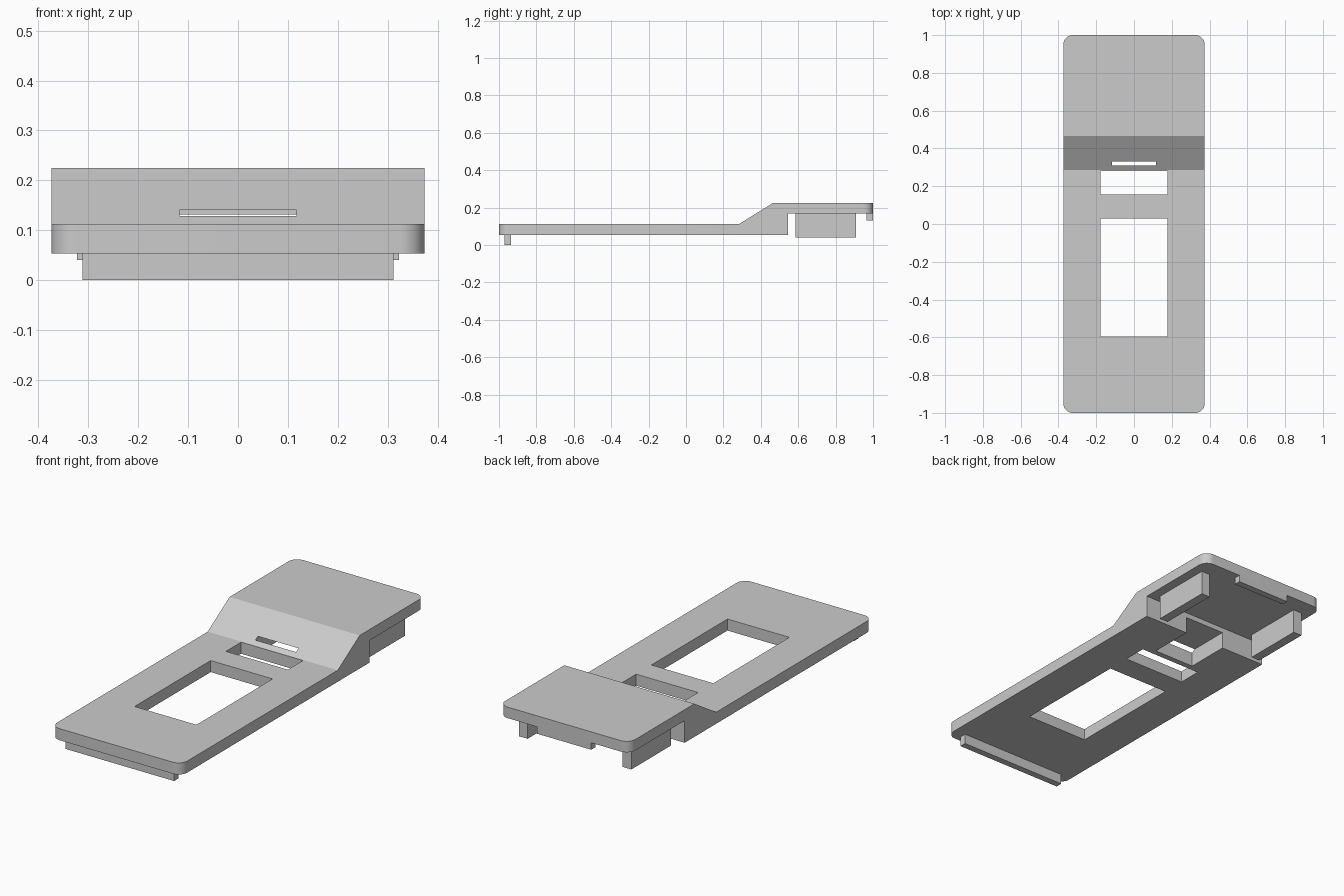
import bpy
import bmesh

cube = bpy.data.objects.get("Cube")
if cube:
    bpy.data.objects.remove(cube, do_unlink=True)

# Single plain grey finish
grey = bpy.data.materials.new("light grey plastic")
grey.use_nodes = True
colour = (0.6, 0.6, 0.6, 1.0)
grey.diffuse_color = colour
grey.node_tree.nodes["Principled BSDF"].inputs["Base Color"].default_value = colour


def add_object(name, bm):
    bmesh.ops.recalc_face_normals(bm, faces=bm.faces)
    mesh = bpy.data.meshes.new(name)
    bm.to_mesh(mesh)
    bm.free()
    mesh.materials.append(grey)
    obj = bpy.data.objects.new(name, mesh)
    bpy.context.collection.objects.link(obj)
    return obj


def extrude_profile(points, half_width):
    """Sweep a side profile of (y, z) points across the width."""
    bm = bmesh.new()
    face = bm.faces.new([bm.verts.new((-half_width, y, z)) for y, z in points])
    swept = bmesh.ops.extrude_face_region(bm, geom=[face])["geom"]
    verts = [v for v in swept if isinstance(v, bmesh.types.BMVert)]
    bmesh.ops.translate(bm, verts=verts, vec=(2 * half_width, 0, 0))
    return bm


def box(name, x, y, z):
    bm = bmesh.new()
    bmesh.ops.create_cube(bm, size=1)
    for v in bm.verts:
        v.co = [lo + (c + 0.5) * (hi - lo) for c, (lo, hi) in zip(v.co, (x, y, z))]
    return add_object(name, bm)


BASE, DECK, SHELF, TOP = 0.053, 0.113, 0.168, 0.225

# Stepped cover plate with rounded end corners
bm = extrude_profile([(-1, BASE), (0.545, BASE), (0.545, SHELF), (1, SHELF),
                      (1, TOP), (0.465, TOP), (0.285, DECK), (-1, DECK)], 0.374)
corners = [e for e in bm.edges
           if all(abs(v.co.y) > 0.99 for v in e.verts)
           and abs(e.verts[0].co.x - e.verts[1].co.x) < 0.01]
bmesh.ops.bevel(bm, geom=corners, offset=0.05, segments=10, profile=0.5,
                affect='EDGES')
plate = add_object("cover_plate", bm)

# Two windows and the latch pocket that opens as a slot in the ramp
cutters = [
    box("large_window_cutter", (-0.178, 0.178), (-0.595, 0.03), (0, 0.3)),
    box("small_window_cutter", (-0.178, 0.178), (0.155, 0.28), (0, 0.3)),
    box("latch_pocket_cutter", (-0.117, 0.117), (0.31, 0.57), (0, 0.141)),
]
bpy.context.view_layer.objects.active = plate
for cutter in cutters:
    cutter.hide_render = True
    mod = plate.modifiers.new("cut", 'BOOLEAN')
    mod.operation = 'DIFFERENCE'
    mod.solver = 'EXACT'
    mod.object = cutter
    bpy.ops.object.modifier_apply(modifier=mod.name)
    bpy.data.objects.remove(cutter, do_unlink=True)

bpy.ops.object.select_all(action='DESELECT')
plate.select_set(True)
bpy.ops.object.shade_smooth_by_angle(angle=0.5)

# Lips and fins under the plate
box("front_lip", (-0.312, 0.312), (-0.97, -0.935), (0, BASE))
box("rear_lip", (-0.155, 0.155), (0.965, 1), (0.132, SHELF))
for side, x in (("left", (0.273, 0.323)), ("right", (-0.323, -0.273))):
    box(side + "_fin", x, (0.585, 0.91), (0.04, SHELF))
